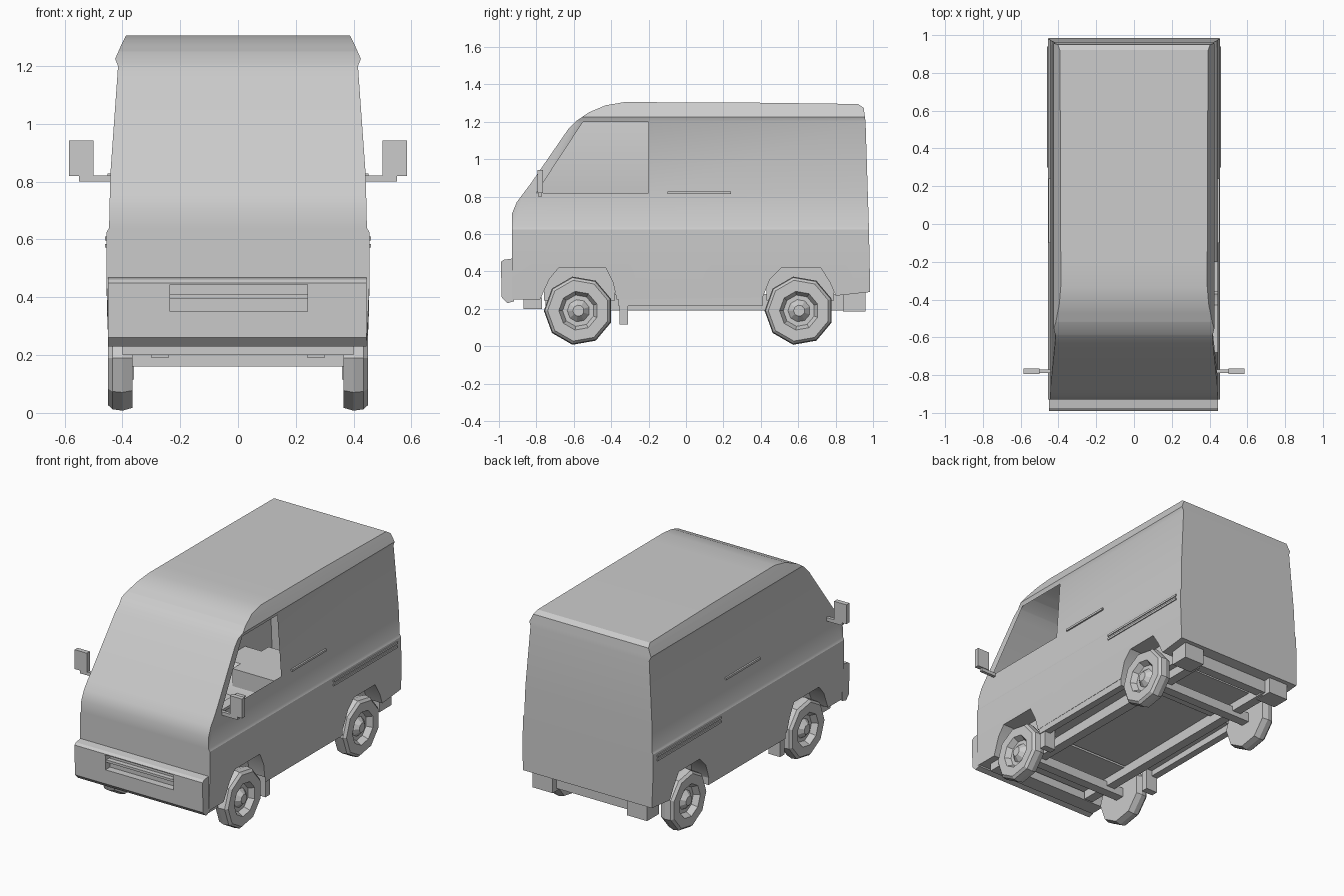
import bpy, bmesh, math
from mathutils import Vector

if "Cube" in bpy.data.objects:
    bpy.data.objects.remove(bpy.data.objects["Cube"])

paint = bpy.data.materials.new("plain_grey")
paint.diffuse_color = (0.6, 0.6, 0.6, 1)
paint.use_nodes = True
paint.node_tree.nodes["Principled BSDF"].inputs["Base Color"].default_value = paint.diffuse_color


def finish(bm, name, angle=30):
    bmesh.ops.recalc_face_normals(bm, faces=bm.faces)
    me = bpy.data.meshes.new(name)
    bm.to_mesh(me)
    bm.free()
    ob = bpy.data.objects.new(name, me)
    bpy.context.collection.objects.link(ob)
    me.materials.append(paint)
    if angle:
        bpy.ops.object.select_all(action='DESELECT')
        ob.select_set(True)
        bpy.context.view_layer.objects.active = ob
        bpy.ops.object.shade_smooth_by_angle(angle=math.radians(angle))
    return ob


def prism(outline, x0, x1):
    """Side outline of (y, z) points extruded across x."""
    bm = bmesh.new()
    a = [bm.verts.new((x0, y, z)) for y, z in outline]
    b = [bm.verts.new((x1, y, z)) for y, z in outline]
    bm.faces.new(a)
    bm.faces.new(b[::-1])
    for i in range(len(a)):
        j = (i + 1) % len(a)
        bm.faces.new((a[i], b[i], b[j], a[j]))
    return bm


def box(name, x, y, z):
    return finish(prism([(y[0], z[0]), (y[1], z[0]), (y[1], z[1]), (y[0], z[1])], *x), name, 0)


def cut(bm, co, no):
    bmesh.ops.bisect_plane(bm, geom=bm.verts[:] + bm.edges[:] + bm.faces[:],
                           plane_co=co, plane_no=no, dist=1e-5)


# body shell: side outline with wheel arches, narrowed with height
outline = [(-0.93, 0.25), (-0.93, 0.71), (-0.905, 0.77), (-0.83, 0.87), (-0.63, 1.16),
           (-0.585, 1.205), (-0.52, 1.25), (-0.43, 1.288), (-0.33, 1.305), (0.3, 1.303),
           (0.92, 1.295), (0.95, 1.275), (0.96, 1.2), (0.978, 0.63), (0.985, 0.29),
           (0.80, 0.27), (0.77, 0.34), (0.72, 0.42), (0.51, 0.42), (0.45, 0.36),
           (0.41, 0.26), (-0.37, 0.25), (-0.39, 0.34), (-0.43, 0.42), (-0.68, 0.42),
           (-0.73, 0.36), (-0.78, 0.25)]
WIDTH = [(0.2, 0.44), (0.30, 0.452), (0.45, 0.455), (0.625, 0.455), (0.64, 0.446), (0.82, 0.442),
         (1.2, 0.415), (1.225, 0.425), (1.27, 0.405), (1.31, 0.385)]


def width(z):
    for (z0, w0), (z1, w1) in zip(WIDTH, WIDTH[1:]):
        if z <= z1:
            return w0 + (w1 - w0) * (z - z0) / (z1 - z0)
    return WIDTH[-1][1]


bm = prism(outline, -1, 1)
for z, _ in WIDTH[2:-1]:
    cut(bm, (0, 0, z), (0, 0, 1))
cut(bm, (0, -0.2, 0), (0, 1, 0))
pillar_point, pillar_normal = Vector((0, -0.78, 0.85)), Vector((0, 0.32, -0.21)).normalized()
cut(bm, pillar_point, pillar_normal)
# open cab window on the right side
hole = []
for f in bm.faces:
    c = f.calc_center_median()
    if (c.x > 0.9 and 0.82 < c.z < 1.2 and c.y < -0.2
            and (c - pillar_point).dot(pillar_normal) > 0):
        hole.append(f)
bmesh.ops.delete(bm, geom=hole, context='FACES')
for v in bm.verts:
    v.co.x *= width(v.co.z)
finish(bm, "body")

# front bumper with a recessed intake
bumper = prism([(-0.955, 0.23), (-0.985, 0.26), (-0.99, 0.45), (-0.975, 0.462),
                (-0.92, 0.47), (-0.92, 0.24)], -0.45, 0.445)
for x in (-0.235, 0.24):
    cut(bumper, (x, 0, 0), (1, 0, 0))
for z in (0.35, 0.445):
    cut(bumper, (0, 0, z), (0, 0, 1))
opening = [f for f in bumper.faces
           if f.calc_center_median().y < -0.97 and 0.35 < f.calc_center_median().z < 0.445
           and abs(f.calc_center_median().x) < 0.2]
ext = bmesh.ops.extrude_face_region(bumper, geom=opening)
bmesh.ops.translate(bumper, vec=(0, 0.045, 0),
                    verts=[v for v in ext['geom'] if isinstance(v, bmesh.types.BMVert)])
bmesh.ops.delete(bumper, geom=opening, context='FACES')
finish(bumper, "front_bumper")
box("intake_bar", (-0.235, 0.24), (-0.98, -0.95), (0.395, 0.41))
box("front_valance", (-0.40, 0.40), (-0.87, -0.77), (0.20, 0.26))


def lathe_x(name, side, y, z, rings, sides, turn):
    """Wheel-like shape from (x, radius) rings; radius 0 closes it."""
    bm = bmesh.new()
    loops = []
    for x, r in rings:
        loops.append([bm.verts.new((side * x, y + r * math.cos(turn + i * math.tau / sides),
                                    z + r * math.sin(turn + i * math.tau / sides)))
                      for i in range(sides)])
    for a, b in zip(loops, loops[1:]):
        for i in range(sides):
            j = (i + 1) % sides
            bm.faces.new((a[i], a[j], b[j], b[i]))
    bm.faces.new(loops[0])
    bm.faces.new(loops[-1][::-1])
    finish(bm, name, 0)


for side, label in ((-1, "left"), (1, "right")):
    for y, end in ((-0.575, "front"), (0.605, "rear")):
        # tyre with dished rim and pointed hub
        lathe_x(f"{end}_{label}_wheel", side, y, 0.19,
                [(0.365, 0.10), (0.365, 0.175), (0.40, 0.185), (0.435, 0.18), (0.45, 0.165),
                 (0.45, 0.105), (0.415, 0.085), (0.415, 0.06), (0.445, 0.03)], 9, 0.35)
    # mirror and its arm
    box(f"{label}_mirror", sorted((side * 0.50, side * 0.585)), (-0.795, -0.765), (0.82, 0.942))
    box(f"{label}_mirror_arm", sorted((side * 0.43, side * 0.55)), (-0.79, -0.77), (0.80, 0.822))
    # mud flap behind the front wheel
    box(f"{label}_mud_flap", sorted((side * 0.36, side * 0.44)), (-0.355, -0.31), (0.115, 0.26))
    # rear side vent slats
    for k in range(2):
        box(f"{label}_vent_slat_{k}", sorted((side * 0.44, side * 0.461)),
            (0.30, 0.94), (0.572 + k * 0.025, 0.585 + k * 0.025))
    # sliding door rail
    box(f"{label}_door_rail", sorted((side * 0.42, side * 0.452)), (-0.1, 0.24), (0.815, 0.828))
    # lower sill and chassis rail
    box(f"{label}_sill", sorted((side * 0.40, side * 0.445)), (-0.36, 0.41), (0.215, 0.26))
    box(f"{label}_chassis_rail", sorted((side * 0.24, side * 0.30)), (-0.75, 0.90), (0.19, 0.28))
    # rear lower bracket
    box(f"{label}_rear_bracket", sorted((side * 0.26, side * 0.40)), (0.84, 0.96), (0.185, 0.29))

# floor sections between the wheel arches, axles and rear cross member
for y, end in (((-0.76, -0.38), "front"), ((0.43, 0.79), "rear")):
    box(f"{end}_arch_floor", (-0.34, 0.34), y, (0.245, 0.42))
    mid = sum(y) / 2
    box(f"{end}_axle", (-0.37, 0.37), (mid - 0.03, mid + 0.03), (0.16, 0.22))
box("rear_cross_member", (-0.30, 0.30), (0.86, 0.92), (0.20, 0.28))
